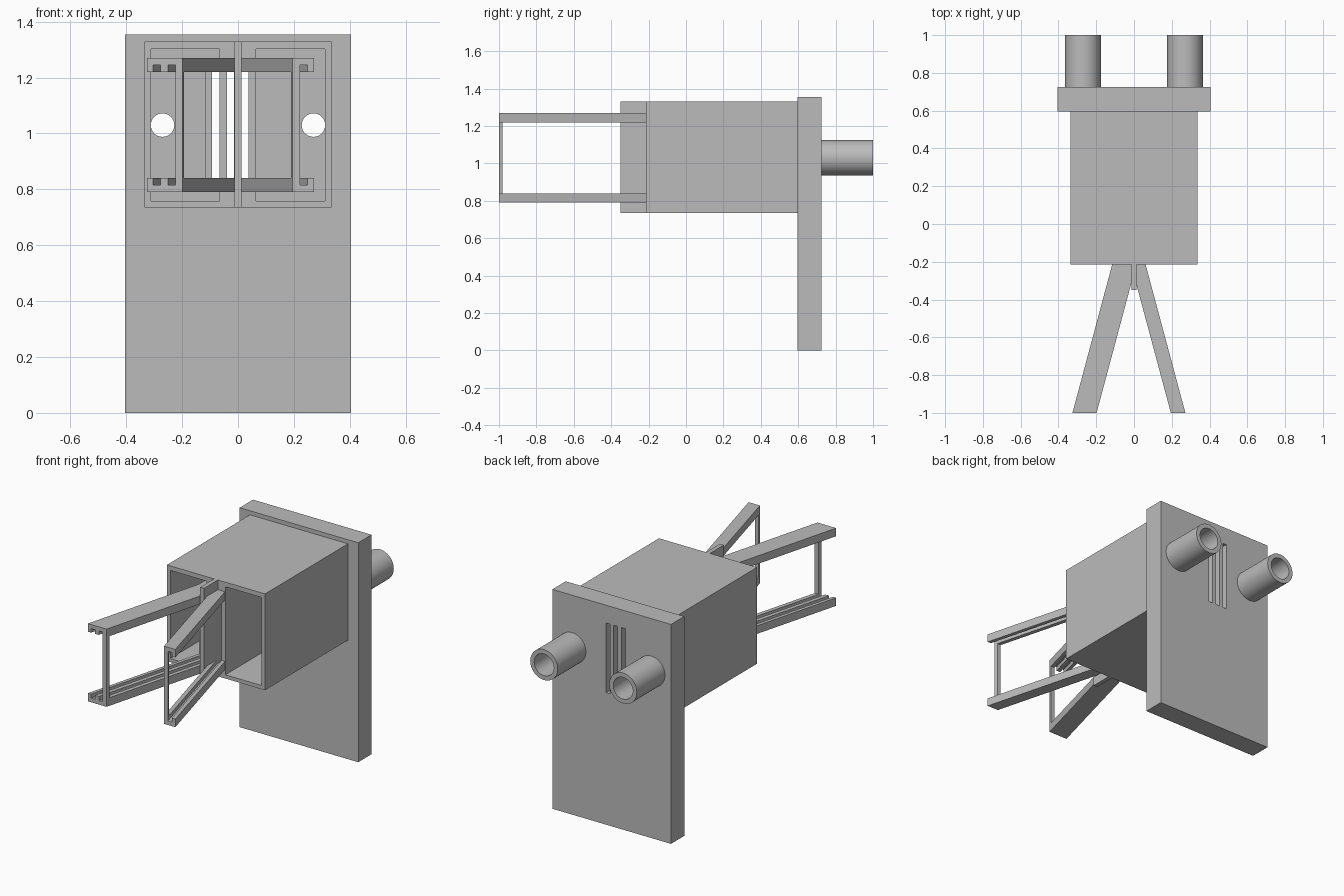
import bpy, bmesh, math

cube = bpy.data.objects.get("Cube")
if cube:
    bpy.data.objects.remove(cube, do_unlink=True)

grey = bpy.data.materials.new("light_grey")
grey.use_nodes = True
COLOUR = (0.5, 0.5, 0.5, 1)
grey.diffuse_color = COLOUR
grey.node_tree.nodes["Principled BSDF"].inputs["Base Color"].default_value = COLOUR

FRONT, PLATE_Y, PLATE_BACK = -0.215, 0.595, 0.725
MID_Z = 1.03
LEAN = math.tan(math.radians(15))


def prism(name, pts, y0, y1, lean=0.0):
    """Extrude an (x, z) outline along y, optionally leaning sideways."""
    bm = bmesh.new()
    face = bm.faces.new([bm.verts.new((x, y0, z)) for x, z in pts])
    new = bmesh.ops.extrude_face_region(bm, geom=[face])["geom"]
    verts = [v for v in new if isinstance(v, bmesh.types.BMVert)]
    bmesh.ops.translate(bm, verts=verts, vec=((y1 - y0) * lean, y1 - y0, 0))
    bmesh.ops.recalc_face_normals(bm, faces=bm.faces)
    mesh = bpy.data.meshes.new(name)
    bm.to_mesh(mesh)
    bm.free()
    mesh.materials.append(grey)
    obj = bpy.data.objects.new(name, mesh)
    bpy.context.collection.objects.link(obj)
    return obj


def rect(x0, x1, z0, z1):
    return [(x0, z0), (x1, z0), (x1, z1), (x0, z1)]


def circle(x, r, n=48):
    return [(x + r * math.cos(a), MID_Z + r * math.sin(a))
            for a in (math.tau * i / n for i in range(n))]


def select(obj):
    bpy.ops.object.select_all(action="DESELECT")
    obj.select_set(True)
    bpy.context.view_layer.objects.active = obj


def cut(obj, outlines, y0, y1):
    """Cut prisms with the given outlines out of the object."""
    for pts in outlines:
        cutter = prism("cutter", pts, y0, y1)
        cutter.hide_render = True
        mod = obj.modifiers.new("cut", "BOOLEAN")
        mod.operation, mod.solver, mod.object = "DIFFERENCE", "EXACT", cutter
        select(obj)
        bpy.ops.object.modifier_apply(modifier=mod.name)
        bpy.data.objects.remove(cutter, do_unlink=True)


# Three tall guide slots run through the housing core and the back plate
slots = [rect(x, x + 0.026, 0.815, 1.245) for x in (-0.093, -0.04, 0.012)]

# Back plate with slots and two port holes
plate = prism("back_plate", rect(-0.405, 0.405, 0, 1.355), PLATE_Y, PLATE_BACK)
cut(plate, slots + [circle(s * 0.27, 0.042) for s in (-1, 1)], 0.5, 0.8)

# Housing: hollow box whose core carries the guide slots
housing = prism("housing", rect(-0.335, 0.335, 0.735, 1.33), FRONT, PLATE_Y)
left_cavity = rect(0.064, 0.312, 0.758, 1.302)
right_cavity = [(-0.312, 0.758), (-0.066, 0.758), (-0.066, 0.79), (-0.116, 0.79),
                (-0.116, 1.27), (-0.066, 1.27), (-0.066, 1.302), (-0.312, 1.302)]
cut(housing, [left_cavity, right_cavity] + slots, -0.3, 0.7)

# Central fin in front of the housing
prism("front_fin", rect(-0.013, 0.013, 0.735, 1.33), -0.35, FRONT)

# Rear tubes
for side, s in (("right", -1), ("left", 1)):
    tube = prism(side + "_tube", circle(s * 0.27, 0.094), PLATE_BACK, 1)
    cut(tube, [circle(s * 0.27, 0.067)], 0.7, 1.1)
    select(tube)
    bpy.ops.object.shade_smooth_by_angle(angle=math.radians(30))


def arm(side, x0, x1, grooves, post, lean):
    """Grooved upper and lower rails joined by an end post."""
    for level, edge, d in (("upper", 1.22, 1), ("lower", 0.84, -1)):
        pts = [(x0, edge + d * 0.05), (x0, edge)]
        for g in grooves:
            pts += [(g, edge), (g, edge + d * 0.025),
                    (g + 0.027, edge + d * 0.025), (g + 0.027, edge)]
        pts += [(x1, edge), (x1, edge + d * 0.05)]
        prism(f"{side}_{level}_rail", pts, -1, FRONT, lean)
    prism(side + "_end_post", rect(*post, 0.84, 1.22), -1, -0.98, lean)


arm("right", -0.326, -0.198, (-0.304, -0.251), (-0.224, -0.198), LEAN)
arm("left", 0.195, 0.272, (0.221,), (0.195, 0.221), -LEAN)
